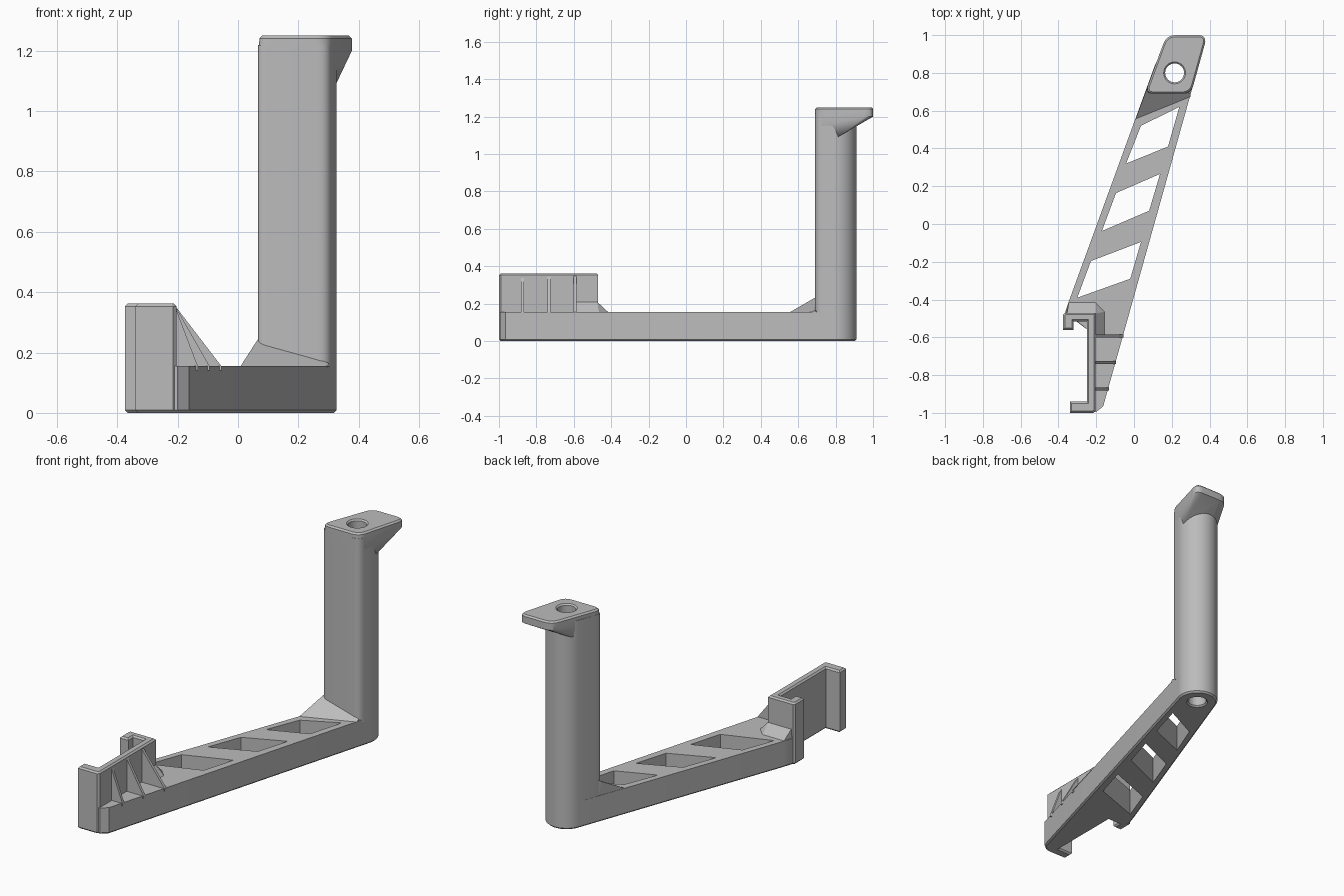
import bpy, bmesh
from math import cos, sin, radians, pi
from mathutils import Vector

if "Cube" in bpy.data.objects:
    bpy.data.objects.remove(bpy.data.objects["Cube"])

grey = bpy.data.materials.new("plain grey")
grey.use_nodes = True
grey.diffuse_color = (0.5, 0.5, 0.5, 1)
grey.node_tree.nodes["Principled BSDF"].inputs["Base Color"].default_value = (0.5, 0.5, 0.5, 1)

HEIGHT, ARM_TOP, CLIP_TOP = 1.25, 0.155, 0.362
HOLE = Vector((0.215, 0.80))


def finish(name, bm, chamfer_at=(), size=0.009, smooth=True):
    """Chamfer the rims at the given heights and make the object."""
    bmesh.ops.recalc_face_normals(bm, faces=bm.faces)
    rims = [e for e in bm.edges if e.calc_face_angle(0) > 0.3
            and any(all(abs(v.co.z - z) < 1e-4 for v in e.verts) for z in chamfer_at)]
    if rims:
        bmesh.ops.bevel(bm, geom=rims, offset=size, segments=1, affect='EDGES')
    mesh = bpy.data.meshes.new(name)
    bm.to_mesh(mesh)
    bm.free()
    obj = bpy.data.objects.new(name, mesh)
    bpy.context.collection.objects.link(obj)
    mesh.materials.append(grey)
    return obj


def prism(name, outline, z0, z1, chamfer_at=()):
    bm = bmesh.new()
    face = bm.faces.new([bm.verts.new((p[0], p[1], z0)) for p in outline])
    top = bmesh.ops.extrude_face_region(bm, geom=[face])["geom"]
    verts = [g for g in top if isinstance(g, bmesh.types.BMVert)]
    bmesh.ops.translate(bm, verts=verts, vec=(0, 0, z1 - z0))
    return finish(name, bm, chamfer_at)


def hull(name, points, chamfer_at=()):
    bm = bmesh.new()
    for p in points:
        bm.verts.new(p)
    res = bmesh.ops.convex_hull(bm, input=bm.verts)
    loose = set(res["geom_interior"] + res["geom_unused"])
    bmesh.ops.delete(bm, geom=[g for g in loose if isinstance(g, bmesh.types.BMVert)])
    bmesh.ops.dissolve_limit(bm, angle_limit=0.01, verts=bm.verts, edges=bm.edges)
    return finish(name, bm, chamfer_at)


def fillet(corners, size, steps=6):
    """Round every corner of an outline."""
    out = []
    pts = [Vector(c) for c in corners]
    for i, p in enumerate(pts):
        a = p + (pts[i - 1] - p).normalized() * size
        b = p + (pts[(i + 1) % len(pts)] - p).normalized() * size
        for k in range(steps + 1):
            t = k / steps
            out.append(a * (1 - t) ** 2 + p * 2 * t * (1 - t) + b * t * t)
    return out


def cut(obj, cutter):
    mod = obj.modifiers.new("cut", 'BOOLEAN')
    mod.operation = 'DIFFERENCE'
    mod.solver = 'EXACT'
    mod.object = cutter
    cutter.hide_render = True
    cutter.hide_set(True)
    cutter.display_type = 'WIRE'


# Round end shared by the arm and the post
end_arc = [HOLE + 0.112 * Vector((cos(a), sin(a)))
           for a in (radians(-15.6 + 175.5 * i / 24) for i in range(25))]
front_l, front_r = (0.058, 0.69), (0.302, 0.69)

# Arm along the ground
arm = prism("arm", [(-0.365, -0.47), (-0.365, -0.49), (-0.25, -0.49), (-0.25, -0.995),
                    (-0.20, -0.995), (-0.163, -0.965)] + end_arc + [(-0.345, -0.41)],
            0, ARM_TOP, (0,))

# Three slanted windows through the arm
windows = [
    [(0.037, 0.52), (0.24, 0.62), (0.18, 0.41), (-0.042, 0.32)],
    [(-0.095, 0.164), (0.138, 0.265), (0.08, 0.07), (-0.17, -0.037)],
    [(-0.228, -0.196), (0.037, -0.095), (-0.02, -0.29), (-0.30, -0.39)],
]
for i, w in enumerate(windows):
    cut(arm, prism(f"window_cutter_{i + 1}", w, -0.1, 0.3))

# Upright post
post_front = fillet([front_l, front_r, end_arc[0], end_arc[-1]], 0.035)[:14]
post = prism("post", post_front + end_arc, 0.14, HEIGHT - 0.03)

# Top plate with a sloping overhang at the back
plate = fillet([front_l, front_r, (0.388, 1.0), (0.172, 1.0)], 0.05)
lip = hull("top_lip", [(p.x, p.y, z) for p in plate for z in (1.2, HEIGHT)]
           + [(0.105, 0.81, 1.09), (0.325, 0.81, 1.09)]
           + [(p.x, p.y, 1.15) for p in post_front], (HEIGHT,))

# Screw hole down the whole post, widened at both ends
bm = bmesh.new()
rings = [(-0.05, 0.066), (0, 0.058), (0.008, 0.05),
         (HEIGHT - 0.008, 0.05), (HEIGHT, 0.058), (HEIGHT + 0.05, 0.066)]
loops = [[bm.verts.new((HOLE.x + r * cos(k * pi / 16), HOLE.y + r * sin(k * pi / 16), z))
          for k in range(32)] for z, r in rings]
for lo, hi in zip(loops, loops[1:]):
    for k in range(32):
        bm.faces.new((lo[k - 1], lo[k], hi[k], hi[k - 1]))
bm.faces.new(loops[0])
bm.faces.new(loops[-1])
hole = finish("hole_cutter", bm)
for part in (arm, post, lip):
    cut(part, hole)

# Sloping foot in front of the post
hull("post_foot", [(0.008, 0.555, 0.154), (0.298, 0.672, 0.154), (0.30, 0.69, 0.165),
                   (0.07, 0.72, 0.25), (0.06, 0.70, 0.235), (0.14, 0.72, 0.225),
                   (0.07, 0.72, 0.12), (0.29, 0.72, 0.12)])

# C-shaped clip at the front end
clip = prism("clip", [(-0.34, -1.0), (-0.215, -1.0), (-0.203, -0.988), (-0.203, -0.47),
                      (-0.365, -0.47), (-0.375, -0.48), (-0.375, -0.56), (-0.32, -0.56),
                      (-0.32, -0.515), (-0.25, -0.515), (-0.25, -0.94), (-0.34, -0.94)],
             0, CLIP_TOP, (0, CLIP_TOP))

# Sloping foot around the clip's back corner
hull("clip_foot", [(-0.345, -0.415, 0.154), (-0.205, -0.415, 0.154), (-0.155, -0.465, 0.154),
                   (-0.155, -0.59, 0.154), (-0.355, -0.475, 0.21), (-0.205, -0.475, 0.21),
                   (-0.205, -0.59, 0.21), (-0.36, -0.475, 0.154)])

# Three triangular ribs from the clip down to the arm's edge
for i, y in enumerate((-0.593, -0.733, -0.873)):
    edge = 0.30 + (y - 0.68) * 0.279
    hull(f"rib_{i + 1}", [(x, y + s, z) for s in (-0.008, 0.008)
                          for x, z in ((-0.21, CLIP_TOP - 0.005), (-0.21, 0.14),
                                       (edge, 0.14), (edge, ARM_TOP))])

# Smooth the round parts, keeping edges sharp
bpy.ops.object.select_all(action='DESELECT')
for obj in (arm, post, lip, hole):
    obj.select_set(obj is not hole)
bpy.context.view_layer.objects.active = post
bpy.ops.object.shade_smooth_by_angle(angle=radians(25))
